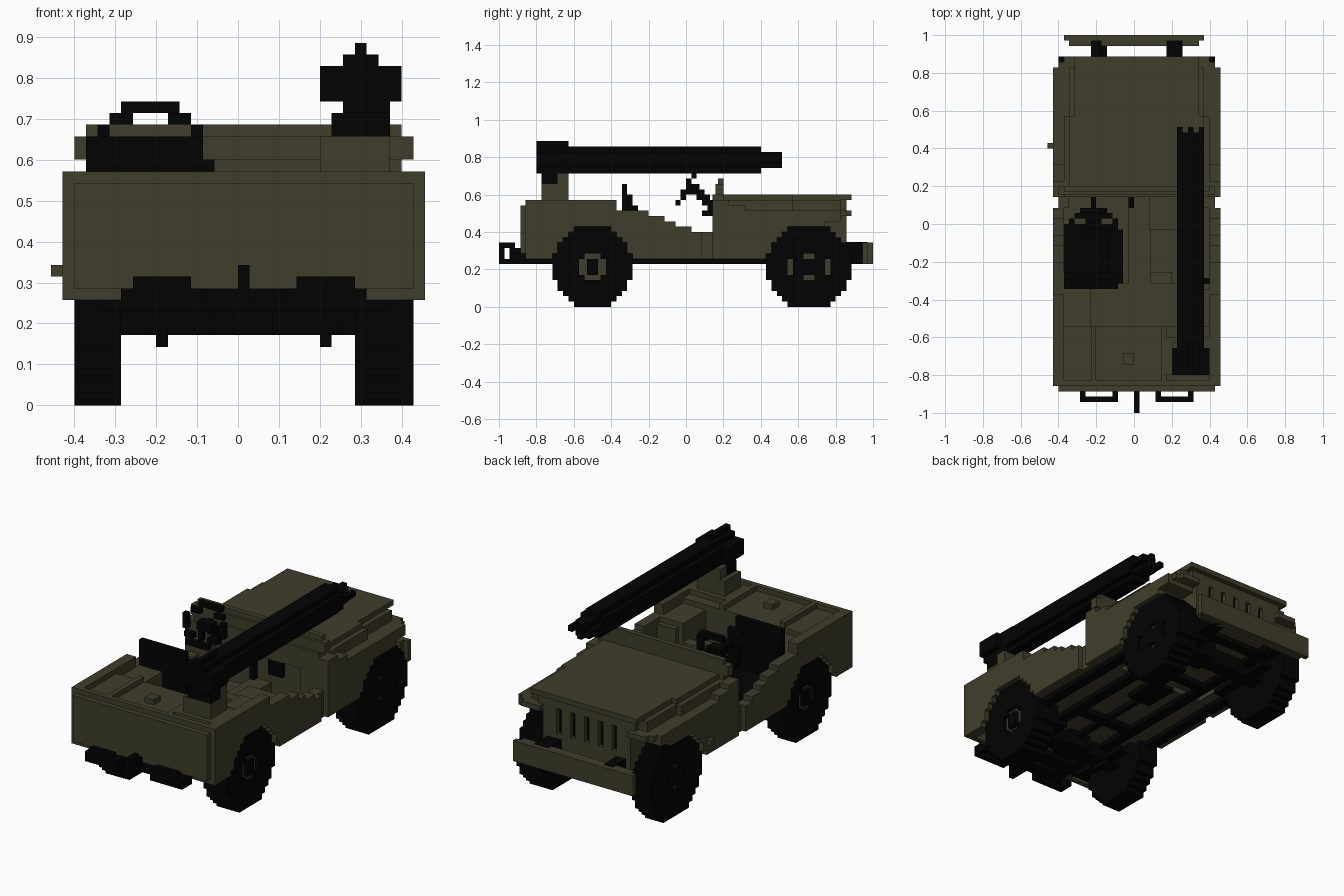
import bpy, bmesh
from mathutils import Vector

if "Cube" in bpy.data.objects:
    bpy.data.objects.remove(bpy.data.objects["Cube"])

V = 2 / 70  # one block; all sizes below are in blocks


def material(name, rgb):
    m = bpy.data.materials.new(name)
    m.use_nodes = True
    m.diffuse_color = (*rgb, 1)
    m.node_tree.nodes["Principled BSDF"].inputs["Base Color"].default_value = (*rgb, 1)
    return m


OLIVE = material("olive drab", (0.050, 0.048, 0.024))
BLACK = material("black", (0.0008, 0.0008, 0.0008))


def finish(name, bm, mat):
    bmesh.ops.recalc_face_normals(bm, faces=bm.faces)
    me = bpy.data.meshes.new(name)
    bm.to_mesh(me)
    bm.free()
    me.materials.append(mat)
    ob = bpy.data.objects.new(name, me)
    bpy.context.collection.objects.link(ob)


def boxes(name, mat, *bs, mirror=False):
    """Blocks given as x0, x1, y0, y1, z0, z1; the mirror plane is x = 0.5."""
    bm = bmesh.new()
    bs = list(bs)
    if mirror:
        bs += [(1 - b[1], 1 - b[0], *b[2:]) for b in bs]
    for x0, x1, y0, y1, z0, z1 in bs:
        r = bmesh.ops.create_cube(bm, size=1)
        for v in r["verts"]:
            v.co = Vector(((x0, x1)[v.co.x > 0], (y0, y1)[v.co.y > 0], (z0, z1)[v.co.z > 0])) * V
    finish(name, bm, mat)


def prism(name, mat, cols, x0, x1):
    """Stepped side profile from columns (y, bottom, top), one block wide each."""
    low, high = [], []
    for y, b, t in cols:
        low += [(y, b), (y + 1, b)]
        high += [(y, t), (y + 1, t)]
    pts = []
    for p in low + high[::-1]:
        if not pts or pts[-1] != p:
            pts.append(p)
    bm = bmesh.new()
    f = bm.faces.new([bm.verts.new((x0 * V, y * V, z * V)) for y, z in pts])
    r = bmesh.ops.extrude_face_region(bm, geom=[f])
    verts = [g for g in r["geom"] if isinstance(g, bmesh.types.BMVert)]
    bmesh.ops.translate(bm, verts=verts, vec=((x1 - x0) * V, 0, 0))
    finish(name, bm, mat)


# Wheel half heights, from the middle column outwards
HALF = (7.5, 7.5, 7.5, 7.5, 6.5, 5.5, 4.5, 2.5)
FRONT, REAR = 23, -17.5


def half(y, yc):
    d = int(abs(y + 0.5 - yc))
    return HALF[d] if d < 8 else 0


def steps(y, table):
    return [z for start, z in table if y >= start][-1]


def arch(y, yc):
    return max(9, 7.5 + half(y, yc))


# Wheel face openings per column, as lists of (bottom, top)
FRONT_HOLES = {19: [(6, 9)], 22: [(5, 6), (9, 10)], 23: [(5, 6), (9, 10)], 26: [(6, 9)]}
REAR_HOLES = {-20: [(6, 9)], -19: [(5, 10)], -18: [(5, 10)], -17: [(5, 10)], -16: [(6, 9)]}

# Wheels: solid core, olive hub plate, and a pierced outer layer
for side, xi, xo in (("left", 10, 15), ("right", -10, -14)):
    s = 1 if xo > 0 else -1
    a, b = sorted((xi, xo - s))
    lo, hi = sorted((xo - s, xo))
    p, q = sorted((xo - s * 1.1, xo - s * 0.8))
    for end, yc, ys, holes in (("front", FRONT, range(15, 31), FRONT_HOLES),
                               ("rear", REAR, range(-25, -10), REAR_HOLES)):
        cols = [(y, 7.5 - half(y, yc), 7.5 + half(y, yc)) for y in ys]
        prism(f"{side}_{end}_wheel", BLACK, cols, a, b)
        face = []
        for y, z0, z1 in cols:
            for h0, h1 in holes.get(y, []):
                face.append((lo, hi, y, y + 1, z0, h0))
                z0 = h1
            face.append((lo, hi, y, y + 1, z0, z1))
        boxes(f"{side}_{end}_wheel_face", BLACK, *face)
        boxes(f"{side}_{end}_hub_plate", OLIVE,
              *[(p, q, y, y + 1, h0, h1) for y in holes for h0, h1 in holes[y]])
    boxes(f"{side}_rear_hub_cap", BLACK, (lo, hi, -18.5, -16.5, 6, 9))

# Tub sides with stepped door cut and rear wheel arch
TUB = [(-30, 19), (-29, 20), (-13, 18), (-7, 17), (-4, 16), (-2, 15), (1, 14)]
tub = [(y, arch(y, REAR), steps(y, TUB)) for y in range(-30, 3)]
prism("left_tub_side", OLIVE, tub, 14, 16)
prism("right_tub_side", OLIVE, tub, -15, -13)
boxes("door_sills", OLIVE, (13, 15, 3, 6, 9, 14), mirror=True)

# Front wings over the wheels, with thin stepped corners
WING = [(5, 20), (8, 19), (11, 18)]
wing = [(y, 16 if y > 25 else arch(y, FRONT), steps(y, WING)) for y in range(5, 29)]
prism("left_wing", OLIVE, wing, 10, 16)
prism("right_wing", OLIVE, wing, -15, -9)
boxes("wing_tips", OLIVE, (10, 15, 29, 30, 17, 18), (10, 14, 30, 31, 17, 18), mirror=True)

# Tub floor, load bed, inner wheel housings and tailgate
boxes("tub_floor", OLIVE, (-13, 14, -11, 8, 9, 10), (-9, 10, -19, -11, 9, 12))
boxes("load_bed", OLIVE, (-13, 14, -29, -19, 16, 19), (-9, 10, -29, -19, 9, 16))
boxes("wheel_housings", OLIVE, (9, 14, -19, -12, 16, 18), (9, 10, -19, -12, 9, 16),
      (10, 14, -12, -11, 9, 17), mirror=True)
boxes("bed_ribs", OLIVE, (-8, -7, -29, -19, 19, 20), (5, 6, -29, -19, 19, 20),
      (-2, 0, -26, -24, 19, 20))
boxes("tailgate", OLIVE, (-15, 16, -30, -29, 9, 20), (-14, 15, -31, -30, 10, 19))
boxes("passenger_seat", OLIVE, (3, 13, -11, -1, 10, 14), (3, 7, -11, -9, 14, 16))
boxes("floor_tunnel", OLIVE, (-1, 3, -11, 6, 10, 12))

# Engine bay, hood, slotted grille and cowl
boxes("engine_bay", OLIVE, (-9, 10, 7, 29, 10, 20))
boxes("hood", OLIVE, (-13, 14, 6, 20, 18, 20), (-12, 13, 20, 29, 18, 20),
      (-10, 11, 29, 30, 18, 20), (-12, 13, 6, 20, 20, 21), (-11, 12, 20, 31, 20, 21))
boxes("grille", OLIVE, (-9, 10, 29, 30, 10, 13), (-9, 10, 29, 30, 18, 20),
      (-9, -6, 29, 30, 13, 18), (7, 10, 29, 30, 13, 18),
      *[(x, x + 2, 29, 30, 13, 18) for x in (-5, -2, 1, 4)])
boxes("grille_slots", BLACK, (-6, 7, 28.9, 29.2, 13, 18))
boxes("cowl", OLIVE, (-13, 15, 6, 8, 9, 20), (-13, 14, 5, 7, 17, 21))
boxes("windshield_base", OLIVE, (-14, 15, 5.5, 7, 21, 23), (-13, 14, 6, 7, 23, 24))
boxes("side_lamp", OLIVE, (-16, -15, 14, 15, 11, 12))

# Driver seat, steering wheel, lever and dashboard box
boxes("driver_seat", BLACK, (-13, -3, -11, 0, 10, 14), (-13, -3, -12, -11, 14, 23),
      (-13, -3, -11, -10, 14, 20), (-13, -3, -10, -9, 14, 19), (-5, -2, -11, -1, 12, 15),
      (-5, -2, -11, -10, 15, 21))
boxes("steering_wheel", BLACK,
      (-10, -5, 2, 3, 25, 26), (-11, -9, 1, 2, 24, 25), (-6, -4, 1, 2, 24, 25),
      (-12, -11, 0, 1, 21, 24), (-4, -3, 0, 1, 21, 24),
      (-11, -9, -1, 0, 20, 21), (-6, -4, -1, 0, 20, 21), (-10, -5, -2, -1, 19, 20),
      (-9, -6, 0, 2, 21.5, 23), (-8, -7, -1, 0, 20, 22))
boxes("steering_column", BLACK, *[(-8, -7, 1 + i, 2.5 + i, 21 - i, 23 - i) for i in range(5)])
boxes("gear_lever", BLACK, (-1, 0, 3, 6, 17, 18), (-1, 0, 5, 6, 10, 17))
boxes("dashboard_box", BLACK, (3, 6, 5, 6, 14, 17))

# Long gun on its rear pedestal
boxes("gun_tube", BLACK, (8, 13, -28, 14, 26, 29), (9, 12, -28, 14, 25, 30))
boxes("gun_muzzle", BLACK, (8, 13, 14, 17, 27, 28), (9, 12, 14, 17, 26, 29),
      (8, 9, 17, 18, 27, 28), (10, 11, 17, 18, 26, 29), (12, 13, 17, 18, 27, 28))
boxes("gun_breech", BLACK, (7, 14, -28, -23, 26, 29), (9, 12, -28, -22, 29, 30),
      (10, 11, -28, -22, 30, 31), (9, 13, -28, -22, 25, 26))
boxes("gun_cradle", BLACK, (8, 13, -27, -24, 23, 25))
boxes("gun_pedestal", OLIVE, (7, 13, -27, -22, 18, 23), (8, 13, -24, -22, 23, 25),
      (5, 14, -28, -21, 18, 20))

# Chassis rails, crossmembers, axles and driveline
boxes("chassis_rails", BLACK, (6, 8, -30, 33, 8, 9), mirror=True)
boxes("crossmembers", BLACK, *[(-7, 8, y, y + 2, 8, 9) for y in (-30, -9, 12, 28)])
boxes("sill_strips", BLACK, (12, 14, -11, 16, 8, 9), mirror=True)
boxes("axles", BLACK, (-10, 10, -19, -16, 6, 9), (-10, 10, 22, 25, 6, 9),
      (-2, 3, -20, -15, 6, 10), (2, 7, 21, 26, 6, 10))
boxes("driveline", BLACK, (0, 1, -16, 2, 8, 9), (-2, 3, 2, 9, 8, 9), (3, 4, 9, 22, 8, 9))
boxes("leaf_springs", BLACK, (7, 9, -24, -11, 6, 7), (7, 9, 16, 30, 6, 7),
      (7, 8, -19, -16, 5, 6), mirror=True)
boxes("rear_underside", BLACK, (-12, 13, -27, -24, 8, 9), (-8, 9, -31, -30, 8, 10))

# Rear bumperettes and tow hitch
boxes("bumperettes", BLACK, (4, 11, -33, -32, 8, 10), (5, 10, -33, -32, 10, 11),
      (4, 5, -32, -30, 8, 10), (10, 11, -32, -30, 8, 10), mirror=True)
boxes("tow_hitch", BLACK, (0, 1, -35, -31, 8, 9), (0, 1, -35, -34, 9, 12),
      (0, 1, -34, -32, 11, 12), (0, 1, -33, -31, 9, 11))

# Front bumper
boxes("front_bumper", OLIVE, (-13, 13, 34, 35, 8, 12), (-12, 12, 33, 34, 8, 12))
boxes("bumper_brackets", BLACK, (-8, -6, 29, 34, 8, 12.1), (6, 9, 29, 34, 8, 12.1))
